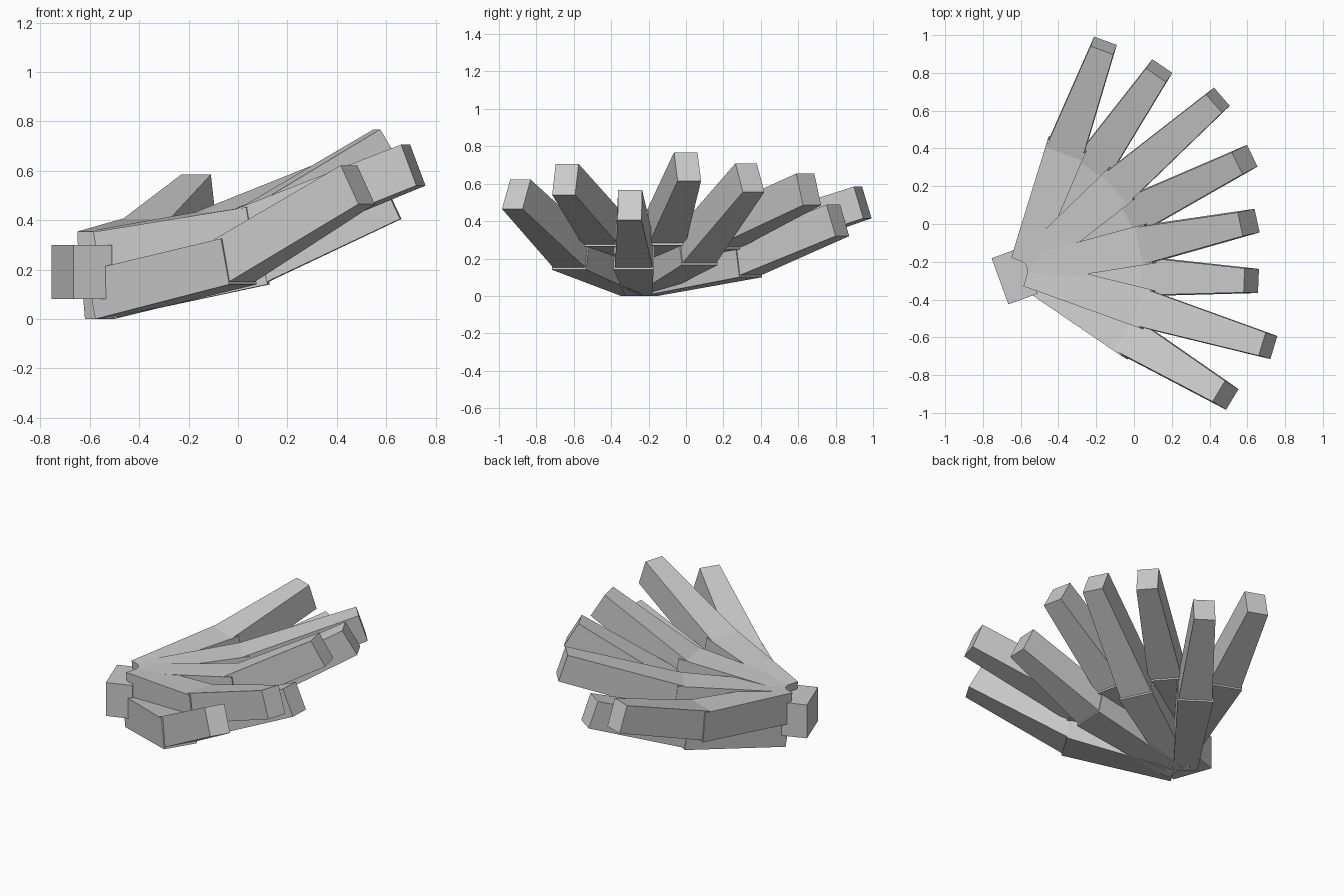
import bpy, bmesh
from math import radians, cos, sin
from mathutils import Vector, Matrix

if "Cube" in bpy.data.objects:
    bpy.data.objects.remove(bpy.data.objects["Cube"])

PIVOT = Vector((-0.6, -0.25, 0))


def tapered_bar(name, start, end, half_widths, depths, angle):
    """Tapered bar; start and end are (radius, z) of its underside, ends cut square."""
    a, b = Vector(start), Vector(end)
    d = (b - a).normalized()
    n = Vector((-d.y, d.x))
    bm = bmesh.new()
    rings = []
    for p, hw, t in ((a, half_widths[0], depths[0]), (b, half_widths[1], depths[1])):
        q = p + n * t
        rings.append([bm.verts.new((r, y, z)) for r, y, z in
                      ((p.x, -hw, p.y), (p.x, hw, p.y), (q.x, hw, q.y), (q.x, -hw, q.y))])
    bm.faces.new(rings[0])
    bm.faces.new(rings[1][::-1])
    for i in range(4):
        j = (i + 1) % 4
        bm.faces.new((rings[0][i], rings[0][j], rings[1][j], rings[1][i]))
    bmesh.ops.recalc_face_normals(bm, faces=bm.faces)
    bm.transform(Matrix.Translation(PIVOT) @ Matrix.Rotation(radians(angle), 4, 'Z'))
    me = bpy.data.meshes.new(name)
    bm.to_mesh(me)
    bm.free()
    ob = bpy.data.objects.new(name, me)
    bpy.context.collection.objects.link(ob)
    return ob


# Fan of eight blades: knuckle underside z, tip radius, tip underside z
blades = [
    (0.22, 1.30, 0.415), (0.10, 1.32, 0.32), (0.25, 1.41, 0.485), (0.165, 1.37, 0.555),
    (0.27, 1.28, 0.615), (0.14, 1.26, 0.405), (0.265, 1.40, 0.54), (0.14, 1.31, 0.465),
]
for i, (knuckle_z, tip_r, tip_z) in enumerate(blades):
    angle = 69.8 - 14.43 * i
    base_z = 0.0 if i % 2 else 0.155      # alternate blades sit on two layers
    tapered_bar(f"blade_root_{i + 1}", (0.07, base_z), (0.725, knuckle_z),
                (0.072, 0.107), (0.2, 0.19), angle)
    tapered_bar(f"blade_tip_{i + 1}", (0.715, knuckle_z + 0.008), (tip_r, tip_z),
                (0.101, 0.064), (0.185, 0.178), angle)

# Block at the back where the blades meet
bpy.ops.mesh.primitive_cube_add(size=1, location=(-0.632, -0.275, 0.19),
                                rotation=(0, 0, radians(20)))
block = bpy.context.object
block.name = "hinge_block"
block.scale = (0.165, 0.26, 0.22)
